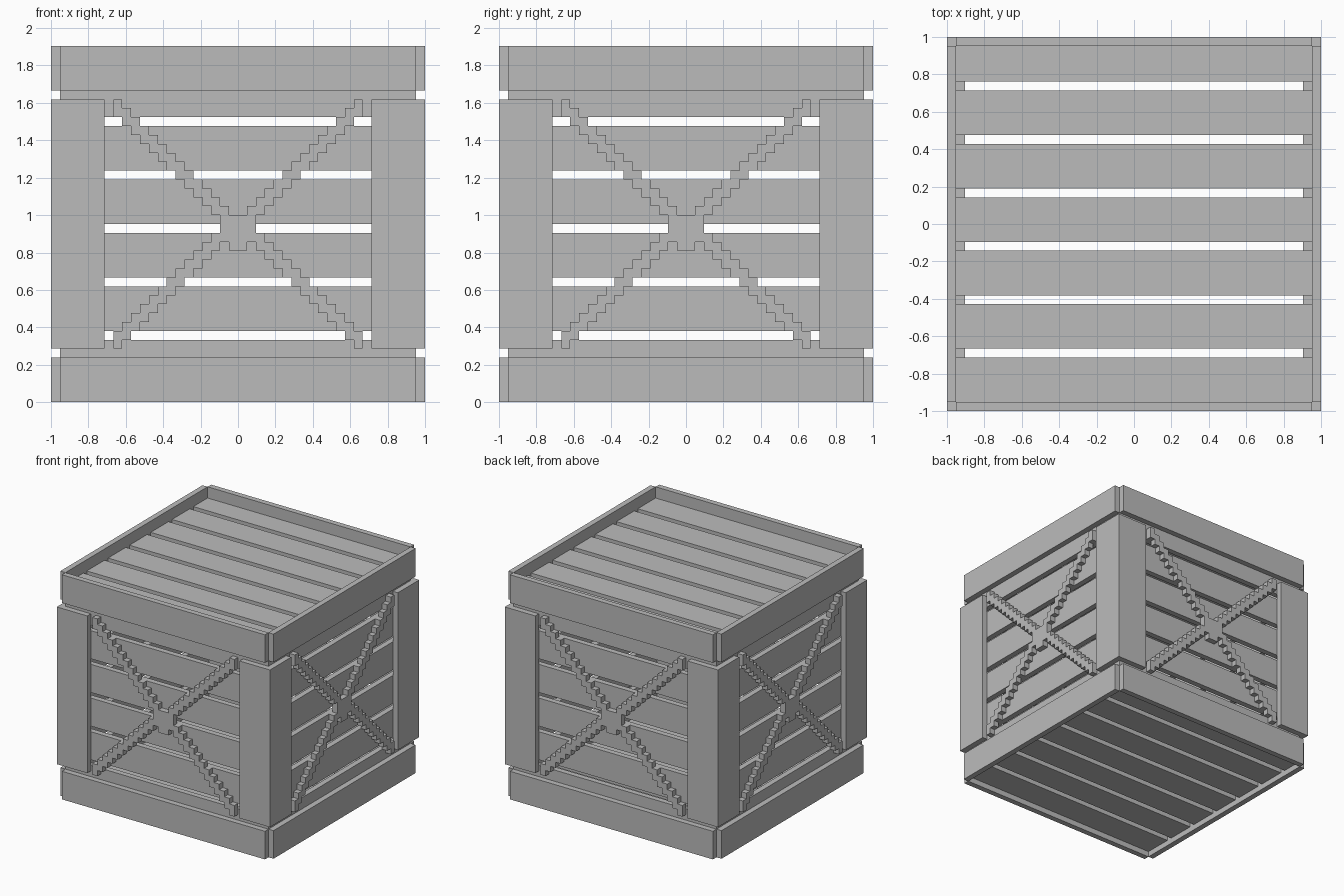
import bpy, bmesh, math
from mathutils import Matrix, Vector

U = 1 / 21  # one block of the grid

cube = bpy.data.objects.get("Cube")
if cube:
    bpy.data.objects.remove(cube, do_unlink=True)

grey = bpy.data.materials.new("plain_grey")
grey.use_nodes = True
colour = (0.5, 0.5, 0.5, 1)
grey.diffuse_color = colour
grey.node_tree.nodes["Principled BSDF"].inputs["Base Color"].default_value = colour


def finish(name, bm, turn=0):
    """Turn the mesh about z in quarter turns, scale it and make the object."""
    bmesh.ops.transform(bm, verts=bm.verts,
                        matrix=Matrix.Rotation(turn * math.pi / 2, 4, "Z") @ Matrix.Scale(U, 4))
    bmesh.ops.recalc_face_normals(bm, faces=bm.faces)
    mesh = bpy.data.meshes.new(name)
    bm.to_mesh(mesh)
    bm.free()
    mesh.materials.append(grey)
    obj = bpy.data.objects.new(name, mesh)
    bpy.context.collection.objects.link(obj)


def board(name, x, y, z, turn=0):
    """Box between the given limits, in blocks."""
    bm = bmesh.new()
    bmesh.ops.create_cube(bm, size=1)
    for v in bm.verts:
        v.co = Vector(r[0] if c < 0 else r[1] for c, r in zip(v.co, (x, y, z)))
    finish(name, bm, turn)


def slab(name, cells, axis, low, turn=0):
    """Connected cells of a plane, made one block thick along the axis."""
    bm = bmesh.new()
    for a, b in sorted(cells):
        corners = ((a, b), (a + 1, b), (a + 1, b + 1), (a, b + 1))
        bm.faces.new([bm.verts.new((p, low, q) if axis == "y" else (p, q, low))
                      for p, q in corners])
    bmesh.ops.remove_doubles(bm, verts=bm.verts, dist=0.01)
    out = bmesh.ops.extrude_face_region(bm, geom=bm.faces[:], use_keep_orig=True)
    step = Vector((0, 1, 0)) if axis == "y" else Vector((0, 0, 1))
    bmesh.ops.translate(bm, vec=step,
                        verts=[g for g in out["geom"] if isinstance(g, bmesh.types.BMVert)])
    bmesh.ops.recalc_face_normals(bm, faces=bm.faces)
    bmesh.ops.dissolve_limit(bm, angle_limit=0.01, verts=bm.verts, edges=bm.edges)
    finish(name, bm, turn)


# Stepped cross: four diagonal arms meeting at a small hub
cross = set()
for row in range(6, 20):
    for column in range(max(row - 21, -14), min(row - 19, 0)):
        for side in (column, -column - 1):
            cross.update({(side, row), (side, 39 - row)})
cross -= {(c, 17) for c in (-2, 1)}
cross |= {(c, r) for c in range(-2, 2) for r in (18, 19, 20)}
cross |= {(-1, 17), (0, 17)}

for turn, face in enumerate(("front", "left", "back", "right")):
    # Rim boards, stopping short of the corners
    board(face + "_lower_rim", (-20, 20), (-21, -20), (0, 5), turn)
    board(face + "_upper_rim", (-20, 20), (-21, -20), (35, 40), turn)
    # Wall slats with one-block gaps
    for i in range(6):
        board(f"{face}_wall_slat_{i + 1}", (-20, 19), (-20, -19), (2 + 6 * i, 7 + 6 * i), turn)
    slab(face + "_cross_brace", cross, "y", -21, turn)

    # Corner post with an L-shaped section
    bm = bmesh.new()
    outline = ((15, -21), (21, -21), (21, -15), (20, -15), (20, -20), (15, -20))
    base = bm.faces.new([bm.verts.new((x, y, 6)) for x, y in outline])
    out = bmesh.ops.extrude_face_region(bm, geom=[base], use_keep_orig=True)
    bmesh.ops.translate(bm, vec=(0, 0, 28),
                        verts=[g for g in out["geom"] if isinstance(g, bmesh.types.BMVert)])
    finish(face + "_corner_post", bm, turn)

# Floor and lid slats
for name, low in (("floor", 1), ("lid", 37)):
    for i in range(7):
        start = -20 + 6 * i - (1 if i else 0) + (0 if i == 0 else 1)
        start = -20 if i == 0 else -14 + 6 * (i - 1)
        end = min(-15 + 6 * i, 20)
        board(f"{name}_slat_{i + 1}", (-20, 20), (start, end), (low, low + 1))
